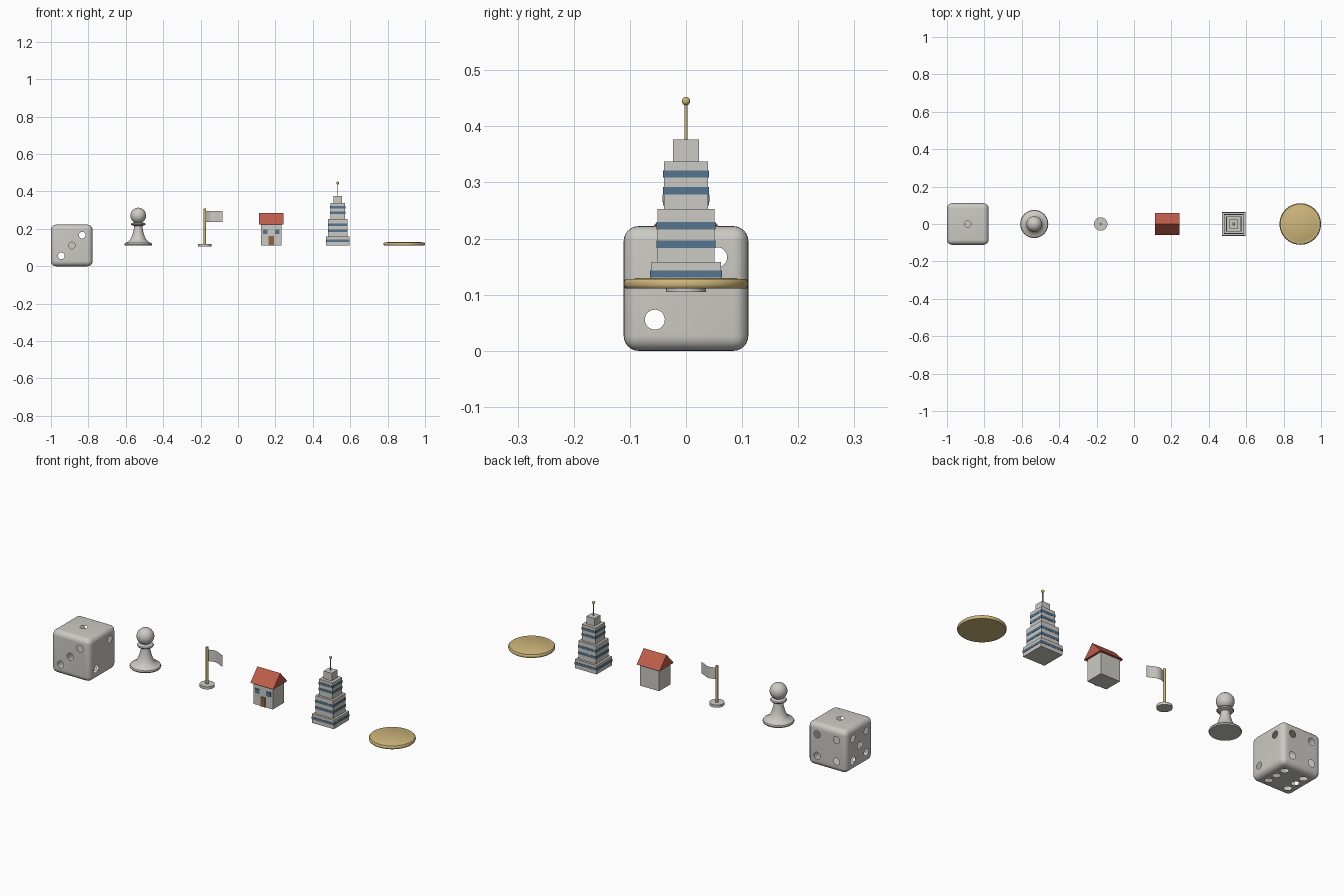
import bpy, bmesh, math
from mathutils import Matrix, Vector

old = bpy.data.objects.get("Cube")
if old:
    bpy.data.objects.remove(old, do_unlink=True)

U = 2 / 9        # size of the die and of the coin
BASE = U / 2     # level on which the other pieces rest
slot = lambda i: (-4 + 1.6 * i) * U


def material(name, *rgb):
    m = bpy.data.materials.new(name)
    m.use_nodes = True
    m.diffuse_color = (*rgb, 1)
    m.node_tree.nodes["Principled BSDF"].inputs["Base Color"].default_value = (*rgb, 1)
    return m


stone = material("warm grey", 0.60, 0.59, 0.55)
brass = material("brass", 0.62, 0.47, 0.20)
brick = material("roof red", 0.52, 0.11, 0.07)
glass = material("window blue", 0.09, 0.18, 0.28)
wood = material("door brown", 0.25, 0.13, 0.06)


def add(name, bm, mat, loc=(0, 0, 0), smooth=True):
    """Turn a bmesh into an object with smooth faces and sharp edges."""
    bmesh.ops.recalc_face_normals(bm, faces=bm.faces[:])
    me = bpy.data.meshes.new(name)
    bm.to_mesh(me)
    bm.free()
    me.materials.append(mat)
    if smooth:
        me.shade_smooth()
        me.set_sharp_from_angle(angle=math.radians(35))
    ob = bpy.data.objects.new(name, me)
    ob.location = loc
    bpy.context.collection.objects.link(ob)
    return ob


def box(name, mat, x, y, z0, sx, sy, sz):
    """Box standing on height z0."""
    bm = bmesh.new()
    bmesh.ops.create_cube(bm, size=1, matrix=Matrix.Diagonal((sx, sy, sz, 1)))
    return add(name, bm, mat, (x, y, z0 + sz / 2), smooth=False)


def lathe(name, mat, profile, x, z=BASE, steps=48):
    """Spin a (radius, height) profile around the vertical axis."""
    bm = bmesh.new()
    verts = [bm.verts.new((r, 0, h)) for r, h in profile]
    edges = [bm.edges.new(p) for p in zip(verts, verts[1:])]
    bmesh.ops.spin(bm, geom=verts + edges, axis=(0, 0, 1), cent=(0, 0, 0),
                   angle=math.tau, steps=steps, use_duplicate=False)
    bmesh.ops.remove_doubles(bm, verts=bm.verts[:], dist=1e-5)
    return add(name, bm, mat, (x, 0, z))


# Die: hollow rounded cube with round pip holes
PIP, Q = 0.08 * U, U / 4
corners = [(a, b) for a in (-Q, Q) for b in (-Q, Q)]
diagonal = [(-Q, -Q), (Q, Q)]
middle = [(0, 0)]
layout = [
    (Vector((0, 0, 1)), middle),
    (Vector((1, 0, 0)), diagonal),
    (Vector((0, -1, 0)), diagonal + middle),
    (Vector((0, 1, 0)), corners),
    (Vector((-1, 0, 0)), corners + middle),
    (Vector((0, 0, -1)), corners + [(-Q, 0), (Q, 0)]),
]
pips = []
for n, spots in layout:
    for a, b in spots:
        flat = (0, a, b) if n.x else (a, 0, b) if n.y else (a, b, 0)
        pips.append((Vector(flat) + n * U / 2, n))

bm = bmesh.new()
bmesh.ops.create_cube(bm, size=U)
bmesh.ops.bevel(bm, geom=bm.edges[:], offset=0.12 * U, segments=6,
                profile=0.5, affect='EDGES')
die = add("die", bm, stone, (slot(0), 0, U / 2))

bm = bmesh.new()
for p, n in pips:
    turn = n.to_track_quat('Z', 'Y').to_matrix().to_4x4()
    bmesh.ops.create_cone(bm, cap_ends=True, segments=32, radius1=PIP, radius2=PIP,
                          depth=0.01, matrix=Matrix.Translation(p) @ turn)
cutter = add("pip_cutter", bm, stone, die.location)
cutter.hide_render = True
mod = die.modifiers.new("pips", 'BOOLEAN')
mod.object, mod.operation, mod.solver = cutter, 'DIFFERENCE', 'EXACT'
bpy.context.view_layer.update()
cut = bpy.data.meshes.new_from_object(die.evaluated_get(bpy.context.evaluated_depsgraph_get()))
die.modifiers.clear()
bpy.data.objects.remove(cutter, do_unlink=True)

# Open the pips by removing the walls and floors of the recesses
bm = bmesh.new()
bm.from_mesh(cut)
inside = [f for f in bm.faces if any(
    all((v.co - p).length < PIP * 1.1 for v in f.verts) for p, n in pips)]
bmesh.ops.delete(bm, geom=inside, context='FACES')
bm.to_mesh(cut)
bm.free()
die.data = cut
cut.set_sharp_from_angle(angle=math.radians(35))

# Pawn: flared foot, collar and ball head in one turned profile
pawn = [(0, 0), (.073, 0), (.075, .006), (.072, .012), (.055, .019), (.042, .032),
        (.032, .055), (.025, .08), (.022, .104), (.037, .109), (.04, .114), (.037, .119), (.0216, .124)]
HEAD, HEAD_Z = .042, .16
for i in range(1, 17):
    t = math.radians(-59 + 149 * i / 16)
    pawn.append((max(0, HEAD * math.cos(t)), HEAD_Z + HEAD * math.sin(t)))
lathe("pawn", stone, pawn, slot(1))

# Flag: disc foot, pole and a waving cloth
FX = slot(2)
lathe("flag_foot", stone, [(0, -.0067), (.0355, -.0067), (.0355, .0067), (0, .0067)], FX)
lathe("flag_pole", brass, [(0, 0), (.0067, 0), (.0067, .197), (0, .197)], FX, steps=16)
bm = bmesh.new()
bmesh.ops.create_grid(bm, x_segments=14, y_segments=1, size=0.5)
for v in bm.verts:
    t = v.co.x + 0.5
    v.co = (t * .092, .011 * math.sin(t * 4.4), v.co.y * .06)
add("flag_cloth", bm, stone, (FX + .004, 0, .266))

# House: walls, gable roof, door and windows
HX, DEPTH = slot(3), .094
box("house_walls", stone, HX, 0, BASE, U / 2, DEPTH, U / 2)
bm = bmesh.new()
gable = [bm.verts.new((-.066, y, z)) for y, z in ((-.058, 0), (.058, 0), (0, .063))]
face = bm.faces.new(gable)
new = bmesh.ops.extrude_face_region(bm, geom=[face])["geom"]
bmesh.ops.translate(bm, vec=(.132, 0, 0),
                    verts=[g for g in new if isinstance(g, bmesh.types.BMVert)])
if face.is_valid is False or len(bm.faces) < 5:
    bm.faces.new(gable)
add("house_roof", bm, brick, (HX, 0, U), smooth=False)
box("house_door", wood, HX, -DEPTH / 2, BASE, .027, .006, .05)
for side, s in (("left", 1), ("right", -1)):
    box(f"house_window_{side}", glass, HX + s * .032, -DEPTH / 2, .172, .024, .006, .024)

# Tower: stepped storeys with window bands, brass mast and ball
TX = slot(4)
storeys = [(.0625, BASE, .158, [.137]), (.051, .158, .2525, [.19, .223]),
           (.0393, .2525, .337, [.285, .315]), (.0235, .337, .377, [])]
for i, (half, low, high, bands) in enumerate(storeys):
    box(f"tower_storey_{i + 1}", stone, TX, 0, low, 2 * half, 2 * half, high - low)
    for j, z in enumerate(bands):
        w = 2 * half + .0025
        box(f"tower_windows_{i + 1}_{j + 1}", glass, TX, 0, z - .0065, w, w, .013)
lathe("tower_mast", brass, [(0, 0), (.0025, 0), (.0025, .068), (0, .068)], TX, .377, 12)
bm = bmesh.new()
bmesh.ops.create_uvsphere(bm, u_segments=20, v_segments=12, radius=.0075)
add("tower_ball", bm, brass, (TX, 0, .445))

# Coin: rounded edge with a slightly raised centre
coin = [(0, 0), (.107, 0), (.11, .003), (.111, .006), (.111, .011), (.11, .014), (.107, .017),
        (.092, .017), (.089, .0185), (0, .0185)]
lathe("coin", brass, coin, slot(5), steps=64)
